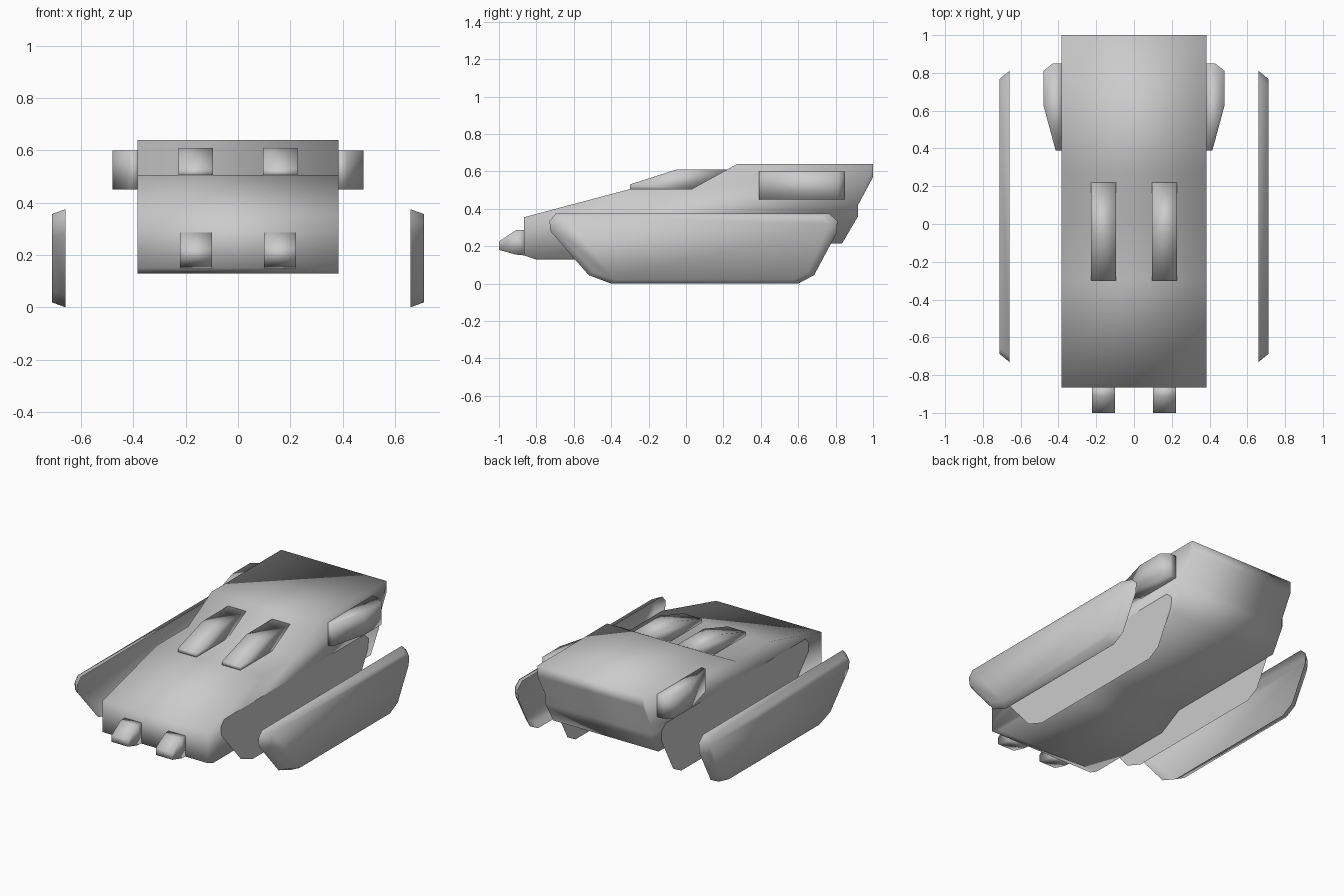
import bpy
import bmesh
from mathutils import Vector

cube = bpy.data.objects.get("Cube")
if cube:
    bpy.data.objects.remove(cube, do_unlink=True)

grey = bpy.data.materials.new("pale_grey")
grey.use_nodes = True
grey.diffuse_color = (0.6, 0.6, 0.6, 1)
grey.node_tree.nodes["Principled BSDF"].inputs["Base Color"].default_value = (0.6, 0.6, 0.6, 1)


def finish(name, bm, smooth=True):
    """Turn a bmesh into a grey object."""
    bmesh.ops.recalc_face_normals(bm, faces=bm.faces)
    for face in bm.faces:
        face.smooth = smooth
    mesh = bpy.data.meshes.new(name)
    bm.to_mesh(mesh)
    bm.free()
    mesh.materials.append(grey)
    obj = bpy.data.objects.new(name, mesh)
    bpy.context.collection.objects.link(obj)
    return obj


def prism(name, base, offset):
    """Extrude a closed outline along an offset."""
    bm = bmesh.new()
    face = bm.faces.new([bm.verts.new(p) for p in base])
    new = bmesh.ops.extrude_face_region(bm, geom=[face], use_keep_orig=True)["geom"]
    bmesh.ops.translate(bm, vec=offset, verts=[v for v in new if isinstance(v, bmesh.types.BMVert)])
    return finish(name, bm)


def side_prism(name, profile, x0, x1):
    return prism(name, [(x0, y, z) for y, z in profile], Vector((x1 - x0, 0, 0)))


# Side profiles as (y, z)
hull = [(-.865, .355), (-.3, .505), (.03, .505), (.275, .64), (1, .64), (1, .57),
        (.92, .42), (.92, .36), (.835, .215), (-.04, .215), (-.2, .13),
        (-.805, .13), (-.865, .15)]
hatch = [(-.3, .5), (-.3, .53), (-.05, .61), (.225, .61), (.03, .5)]
gun = [(-1, .225), (-.91, .285), (-.86, .287), (-.86, .15), (-.91, .155), (-1, .18)]
track = [(-.73, .335), (-.695, .375), (.765, .375), (.81, .335), (.805, .27),
         (.685, .045), (.6, 0), (-.4, 0), (-.52, .045), (-.725, .28)]
# Pod outline as (x, y)
pod = [(.38, .85), (.43, .85), (.48, .81), (.48, .63), (.415, .39), (.38, .39)]

side_prism("hull", hull, -.385, .385)

for side, s in (("left", 1), ("right", -1)):
    side_prism(side + "_hatch", hatch, s * .095, s * .227)
    side_prism(side + "_nose_gun", gun, s * .1, s * .222)
    prism(side + "_pod", [(s * x, y, .45) for x, y in pod], Vector((0, 0, .15)))

    # Flat inner track plate against the hull
    bm = bmesh.new()
    bm.faces.new([bm.verts.new((s * .386, y, z)) for y, z in track])
    finish(side + "_inner_track_plate", bm, False)

    # Outer track cover: a shallow open dish with a sloping rim
    bm = bmesh.new()
    rim = [bm.verts.new((s * .66, y, z)) for y, z in track]
    cap = [bm.verts.new((s * .712, .04 + (y - .04) * .945, .188 + (z - .188) * .9))
           for y, z in track]
    bm.faces.new(cap)
    for i in range(len(track)):
        j = (i + 1) % len(track)
        bm.faces.new((rim[i], rim[j], cap[j], cap[i]))
    finish(side + "_track_cover", bm)
